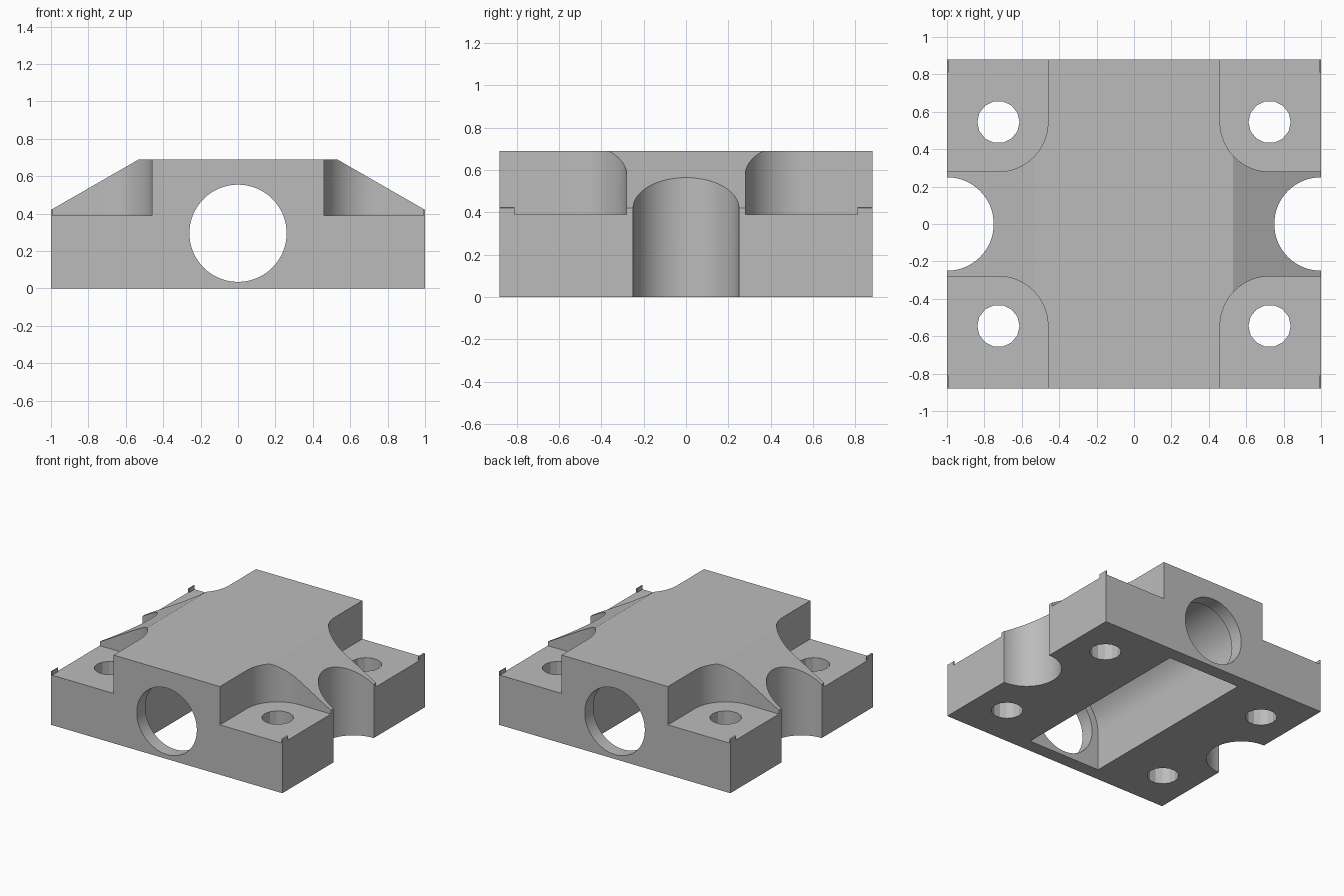
import bpy
import bmesh
from math import cos, sin, pi, radians
from mathutils import Vector

cube = bpy.data.objects.get("Cube")
if cube:
    bpy.data.objects.remove(cube, do_unlink=True)

grey = bpy.data.materials.new("plain grey")
grey.use_nodes = True
colour = (0.5, 0.5, 0.5, 1)
grey.diffuse_color = colour
grey.node_tree.nodes["Principled BSDF"].inputs["Base Color"].default_value = colour

HALF_DEPTH, HEIGHT = 0.88, 0.69
BORE_Z = 0.295


def arc(cx, cy, r, start, end, n):
    """Points along an arc, both ends included (degrees)."""
    angles = [radians(start + (end - start) * i / n) for i in range(n + 1)]
    return [(cx + r * cos(a), cy + r * sin(a)) for a in angles]


def prism(name, points, low, high, along="z"):
    """Extrude a 2D outline along z, or an x-z outline along y."""
    def place(p, t):
        return Vector((p[0], p[1], t) if along == "z" else (p[0], t, p[1]))
    bm = bmesh.new()
    face = bm.faces.new([bm.verts.new(place(p, low)) for p in points])
    new = bmesh.ops.extrude_face_region(bm, geom=[face])["geom"]
    shift = place((0, 0), high - low)
    bmesh.ops.translate(bm, vec=shift, verts=[v for v in new if isinstance(v, bmesh.types.BMVert)])
    bmesh.ops.recalc_face_normals(bm, faces=bm.faces)
    mesh = bpy.data.meshes.new(name)
    bm.to_mesh(mesh)
    bm.free()
    mesh.materials.append(grey)
    obj = bpy.data.objects.new(name, mesh)
    bpy.context.collection.objects.link(obj)
    return obj


def circle(cx, cy, r, n):
    return arc(cx, cy, r, 0, 360, n)[:-1]


# Bearing block with sloping shoulders
block = prism("bearing_block", [(-1, 0), (1, 0), (1, 0.42), (0.53, HEIGHT), (-0.53, HEIGHT), (-1, 0.42)],
              -HALF_DEPTH, HALF_DEPTH, "y")
cutters = []

# Shaft bore and the arched bearing pocket, open underneath
cutters.append(prism("shaft_bore", circle(0, BORE_Z, 0.26, 64), -1, 1, "y"))
arch = arc(0, BORE_Z, 0.316, 0, 180, 40) + [(-0.316, -0.1), (0.316, -0.1)]
cutters.append(prism("bearing_pocket", arch, -0.775, 0.775, "y"))

for sx in (-1, 1):
    # Round notch in each side
    cutters.append(prism("side_notch", circle(sx, 0, 0.25, 64), -0.1, 1))
    for sy in (-1, 1):
        # Corner recess, leaving a thin nub at the outer corner
        recess = arc(0.725, 0.545, 0.265, 180, 270, 16)
        recess += [(1.1, 0.28), (1.1, 0.81), (0.992, 0.81), (0.992, 1), (0.46, 1)]
        cutters.append(prism("corner_recess", [(sx * x, sy * y) for x, y in recess], 0.39, 1))
        # Bolt hole
        cutters.append(prism("bolt_hole", circle(sx * 0.725, sy * 0.545, 0.113, 14), -0.1, 1))

bpy.context.view_layer.objects.active = block
for cutter in cutters:
    cut = block.modifiers.new(cutter.name, "BOOLEAN")
    cut.operation = "DIFFERENCE"
    cut.solver = "EXACT"
    cut.object = cutter
    bpy.ops.object.modifier_apply(modifier=cut.name)
    bpy.data.objects.remove(cutter, do_unlink=True)

# Smooth round walls, sharp edges elsewhere
bpy.ops.object.select_all(action="DESELECT")
block.select_set(True)
bpy.ops.object.shade_smooth_by_angle(angle=radians(20))
